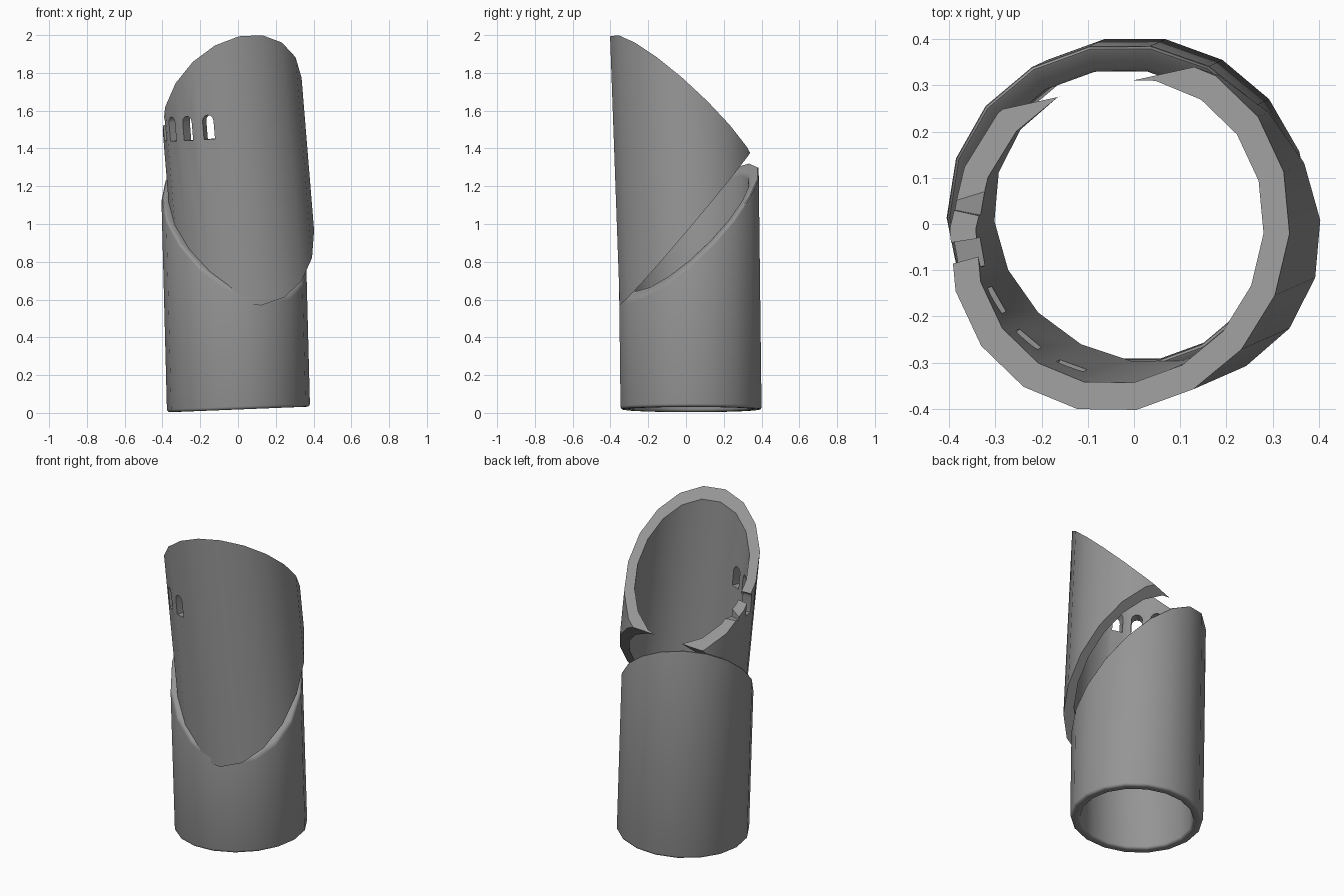
import bpy, bmesh, math
from mathutils import Vector, Matrix

if "Cube" in bpy.data.objects:
    bpy.data.objects.remove(bpy.data.objects["Cube"])

N = 18  # sides of both tubes

grey = bpy.data.materials.new("dark_grey")
grey.diffuse_color = (0.3, 0.3, 0.3, 1)
grey.use_nodes = True
grey.node_tree.nodes["Principled BSDF"].inputs["Base Color"].default_value = grey.diffuse_color


def make_object(name, bm):
    bmesh.ops.recalc_face_normals(bm, faces=bm.faces)
    me = bpy.data.meshes.new(name)
    bm.to_mesh(me)
    bm.free()
    me.materials.append(grey)
    ob = bpy.data.objects.new(name, me)
    bpy.context.collection.objects.link(ob)
    return ob


def tube(name, base, tilt, r_out, r_in, bottom, top):
    """Leaning hollow tube; its ends lie on planes z = a + b*x + c*y."""
    bm = bmesh.new()
    loops = []
    for r, plane in ((r_out, bottom), (r_out, top), (r_in, top), (r_in, bottom)):
        a, b, c = plane
        loop = []
        for i in range(N):
            t = math.radians(-80) + 2 * math.pi * i / N
            x0, y0 = base[0] + r * math.cos(t), base[1] + r * math.sin(t)
            z = (a + b * x0 + c * y0) / (1 - b * tilt[0] - c * tilt[1])
            loop.append(bm.verts.new((x0 + tilt[0] * z, y0 + tilt[1] * z, z)))
        loops.append(loop)
    for k in range(4):
        p, q = loops[k], loops[(k + 1) % 4]
        for i in range(N):
            j = (i + 1) % N
            bm.faces.new((p[i], p[j], q[j], q[i]))
    return make_object(name, bm)


def half_space(plane, side):
    """Big box covering everything above (+1) or below (-1) a plane."""
    a, b, c = plane
    n = Vector((-b, -c, 1)).normalized()
    bm = bmesh.new()
    rot = n.to_track_quat('Z', 'Y').to_matrix().to_4x4()
    mat = Matrix.Translation(Vector((0, 0, a)) + n * 2 * side) @ rot
    bmesh.ops.create_cube(bm, size=4, matrix=mat)
    return make_object("plane_cutter", bm)


def window_cutter(angle, base, tilt):
    """Arched prism pointing outward; angle runs from the front to the left."""
    w, low, high = 0.031, 1.472, 1.6
    prof = [(-w, low), (w, low)]
    prof += [(w * math.cos(t), high - w + w * math.sin(t))
             for t in (math.pi * k / 6 for k in range(7))]
    t = math.radians(angle)
    out = Vector((-math.sin(t), -math.cos(t), 0))
    side = Vector((-math.cos(t), math.sin(t), 0))
    bm = bmesh.new()
    rings = []
    for d in (0.22, 0.48):
        ring = []
        for u, z in prof:
            v = out * d + side * u
            v.z = z - tilt[0] * v.x - tilt[1] * v.y
            v.x += base[0] + tilt[0] * z
            v.y += base[1] + tilt[1] * z
            ring.append(bm.verts.new(v))
        rings.append(ring)
    bm.faces.new(rings[0])
    bm.faces.new(rings[1])
    for i in range(len(prof)):
        j = (i + 1) % len(prof)
        bm.faces.new((rings[0][i], rings[0][j], rings[1][j], rings[1][i]))
    return make_object("window_cutter", bm)


def activate(ob):
    bpy.ops.object.select_all(action='DESELECT')
    ob.select_set(True)
    bpy.context.view_layer.objects.active = ob


def cut(ob, cutter):
    activate(ob)
    m = ob.modifiers.new("cut", 'BOOLEAN')
    m.operation, m.solver, m.object = 'DIFFERENCE', 'EXACT', cutter
    bpy.ops.object.modifier_apply(modifier=m.name)
    bpy.data.objects.remove(cutter)


# Lower tube: slanted top, softly rounded rims
lower = tube("lower_tube", (0.003, 0.027), (-0.026, -0.012), 0.379, 0.322,
             (0.018, 0.04, 0.0), (0.94, -0.47, 0.84))
activate(lower)
bev = lower.modifiers.new("rim", 'BEVEL')
bev.width, bev.segments = 0.016, 3
bev.limit_method, bev.angle_limit = 'ANGLE', math.radians(40)
bpy.ops.object.modifier_apply(modifier=bev.name)
bpy.ops.object.shade_smooth_by_angle(angle=math.radians(35))

# Upper tube: slid off the lower one, sliced at both ends so the back is open
base, tilt = (0.103, 0.043), (-0.082, -0.036)
upper = tube("upper_tube", base, tilt, 0.379, 0.321, (0.2, 0, 0), (2.4, 0, 0))
cut(upper, half_space((1.632, 0.37, -0.895), 1))
cut(upper, half_space((0.99, -0.085, 1.17), -1))

# Row of arched windows on the left, the last ones breaking the top rim
for k in range(1, 6):
    cut(upper, window_cutter(20 * k + 1, base, tilt))
activate(upper)
bpy.ops.object.shade_smooth_by_angle(angle=math.radians(30))
